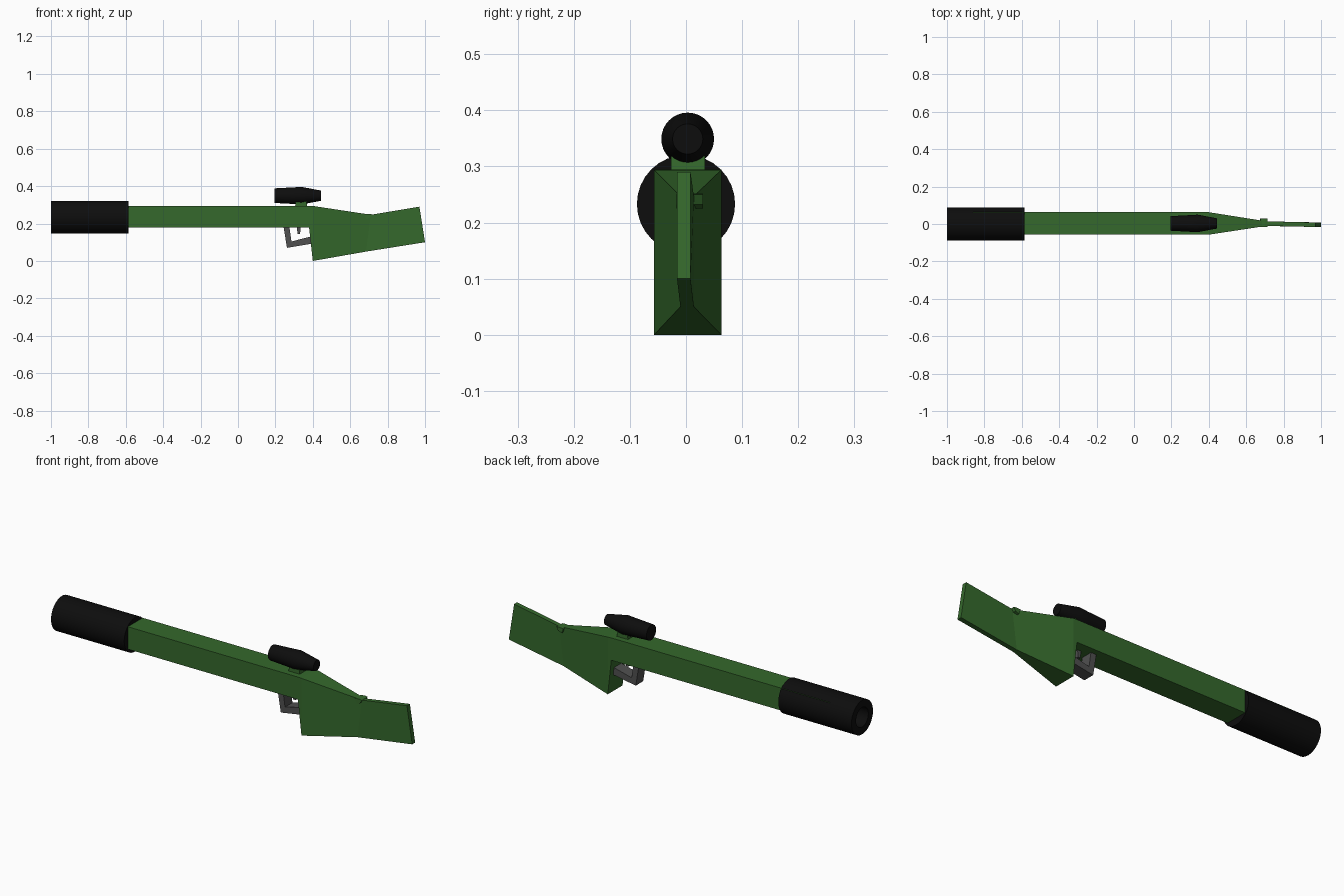
import bpy, math

if "Cube" in bpy.data.objects:
    bpy.data.objects.remove(bpy.data.objects["Cube"])

def material(name, c):
    m = bpy.data.materials.new(name)
    m.diffuse_color = (c[0], c[1], c[2], 1)
    m.use_nodes = True
    m.node_tree.nodes["Principled BSDF"].inputs["Base Color"].default_value = m.diffuse_color
    return m

GREEN = material("green_paint", (0.035, 0.14, 0.025))
BLACK = material("black_metal", (0.004, 0.004, 0.004))
GREY = material("grey_metal", (0.08, 0.08, 0.08))

def make(name, verts, faces, mat):
    me = bpy.data.meshes.new(name)
    me.from_pydata(verts, [], faces)
    ob = bpy.data.objects.new(name, me)
    bpy.context.collection.objects.link(ob)
    me.materials.append(mat)
    return ob

def loft(name, rings, mat, closed=False):
    """Skin equal-sized rings; cap both ends unless closed into a loop."""
    n, k = len(rings[0]), len(rings)
    verts = [p for r in rings for p in r]
    faces = []
    for i in range(k if closed else k - 1):
        a, b = i * n, (i + 1) % k * n
        faces += [(a + j, a + (j + 1) % n, b + (j + 1) % n, b + j) for j in range(n)]
    if not closed:
        faces += [tuple(range(n))[::-1], tuple(range((k - 1) * n, k * n))]
    return make(name, verts, faces, mat)

def lathe(name, profile, cy, cz, sides, mat):
    """Turn (x, radius) points round an axis along x."""
    ang = [2 * math.pi * i / sides for i in range(sides)]
    rings = [[(x, cy + r * math.cos(t), cz + r * math.sin(t)) for t in ang] for x, r in profile]
    ob = loft(name, rings, mat)
    bpy.ops.object.select_all(action='DESELECT')
    ob.select_set(True)
    bpy.context.view_layer.objects.active = ob
    bpy.ops.object.shade_smooth_by_angle(angle=math.radians(30))
    return ob

def prism(name, outline, y0, y1, mat):
    """Extrude an (x, z) outline across y."""
    return loft(name, [[(x, y, z) for x, z in outline] for y in (y0, y1)], mat)

# Barrel and stock: sections as top (x, z), bottom (x, z), y centre, half width
sections = [
    ((-0.86, 0.295), (-0.86, 0.18), 0.003, 0.06),
    ((0.375, 0.295), (0.38, 0.18), 0.003, 0.06),
    ((0.40, 0.294), (0.40, 0.0), 0.003, 0.06),
    ((0.71, 0.247), (0.685, 0.05), 0.002, 0.012),
    ((0.97, 0.29), (1.0, 0.10), -0.004, 0.012),
]
loft("barrel_and_stock",
     [[(t[0], c - h, t[1]), (t[0], c + h, t[1]), (b[0], c + h, b[1]), (b[0], c - h, b[1])]
      for t, b, c, h in sections], GREEN)

# Muzzle sleeve with an open bore
lathe("muzzle_sleeve", [(-0.585, 0.0875), (-1.0, 0.0875), (-1.0, 0.05), (-0.88, 0.05)],
      0, 0.233, 32, BLACK)

# Scope and its mount
lathe("scope", [(0.445, 0.027), (0.34, 0.047), (0.29, 0.044), (0.195, 0.039)],
      0.003, 0.349, 32, BLACK)
prism("scope_mount", [(0.305, 0.29), (0.37, 0.29), (0.365, 0.325), (0.31, 0.325)],
      -0.027, 0.034, GREEN)

# Trigger guard and trigger
prism("trigger_guard",
      [(0.243, 0.185), (0.262, 0.07), (0.392, 0.092), (0.387, 0.13),
       (0.286, 0.104), (0.274, 0.185)], -0.027, 0.033, GREY)
prism("trigger", [(0.315, 0.185), (0.335, 0.185), (0.332, 0.145), (0.318, 0.145)],
      -0.007, 0.013, GREY)

# Small cross pin on the stock wrist
prism("stock_pin", [(0.675, 0.25), (0.685, 0.225), (0.705, 0.232), (0.715, 0.25), (0.70, 0.252)],
      -0.017, 0.03, GREEN)
